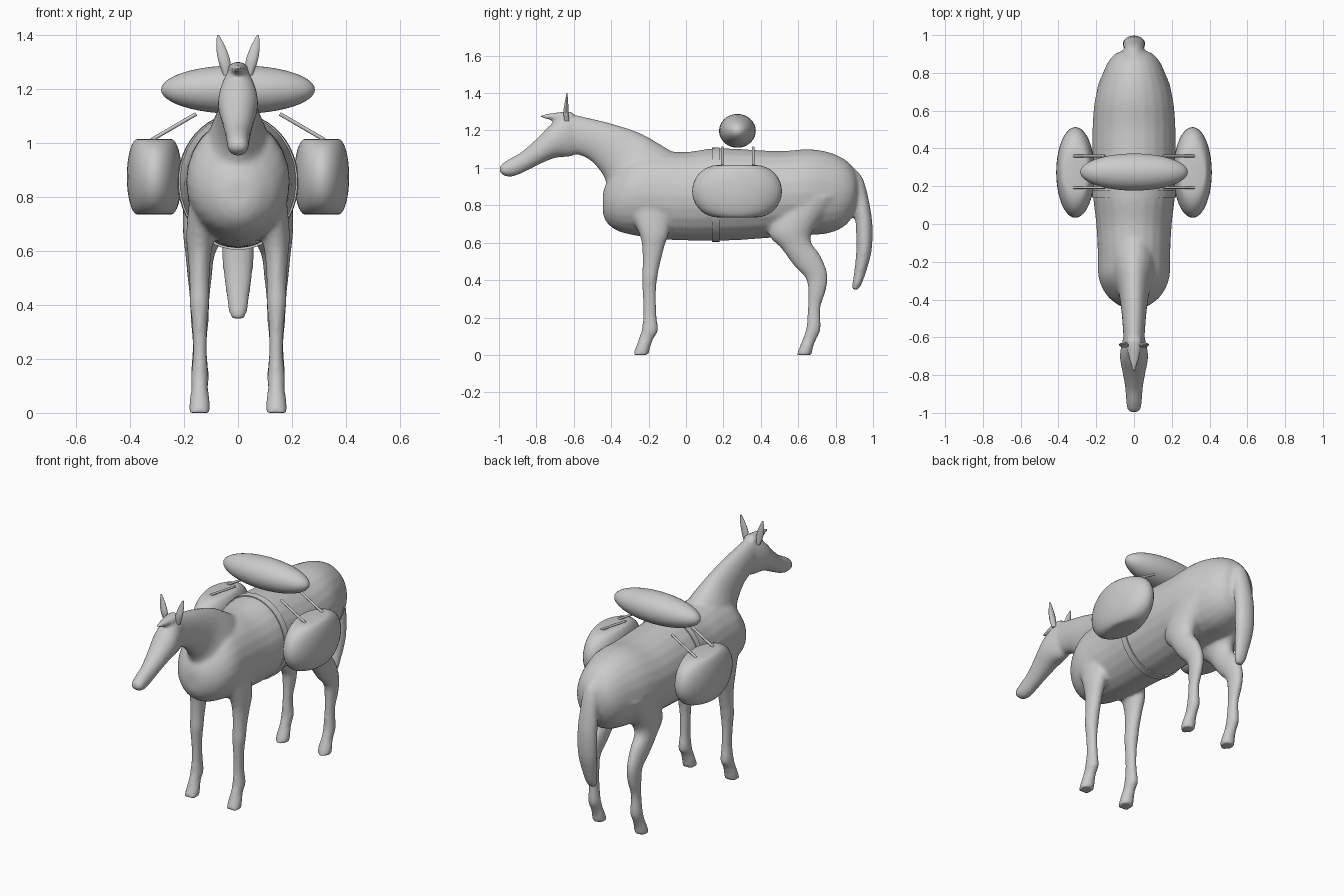
import bpy, bmesh, math
from mathutils import Vector


def spline(rows, steps=4):
    """Catmull-Rom resampling of rows of numbers."""
    rows = [Vector(r) for r in rows]
    out = []
    for i in range(len(rows) - 1):
        a, b = rows[max(i - 1, 0)], rows[i]
        c, d = rows[i + 1], rows[min(i + 2, len(rows) - 1)]
        for s in range(steps):
            t = s / steps
            out.append(0.5 * (2 * b + (c - a) * t + (2 * a - 5 * b + 4 * c - d) * t**2
                              + (3 * b - a - 3 * c + d) * t**3))
    return out + [rows[-1]]


def loft(bm, rows, side=1, n=24):
    """Rows: edge point (y, z), opposite edge point (y, z), half width, x centre."""
    rings = []
    for y1, z1, y2, z2, w, x in spline(rows):
        mid, arm = Vector((side * x, (y1 + y2) / 2, (z1 + z2) / 2)), Vector((0, (y1 - y2) / 2, (z1 - z2) / 2))
        rings.append([bm.verts.new(mid + arm * math.cos(a) + Vector((w * math.sin(a), 0, 0)))
                      for a in (2 * math.pi * k / n for k in range(n))])
    for r, q in zip(rings, rings[1:]):
        for k in range(n):
            bm.faces.new((r[k], r[(k + 1) % n], q[(k + 1) % n], q[k]))
    bm.faces.new(rings[0])
    bm.faces.new(rings[-1])


def finish(bm, name, angle=40):
    bmesh.ops.recalc_face_normals(bm, faces=bm.faces)
    me = bpy.data.meshes.new(name)
    bm.to_mesh(me)
    bm.free()
    ob = bpy.data.objects.new(name, me)
    bpy.context.collection.objects.link(ob)
    bpy.ops.object.select_all(action='DESELECT')
    ob.select_set(True)
    bpy.context.view_layer.objects.active = ob
    bpy.ops.object.shade_smooth_by_angle(angle=math.radians(angle))
    return ob


# trunk
trunk = [(y, t, y, b, w, 0) for y, t, b, w in [
    (-.445, .86, .76, .04), (-.425, .92, .71, .09), (-.37, .99, .665, .15), (-.28, 1.07, .64, .188),
    (-.15, 1.09, .62, .192), (0, 1.085, .612, .2), (.15, 1.105, .61, .217), (.3, 1.1, .615, .22),
    (.5, 1.09, .63, .22), (.65, 1.1, .64, .208), (.76, 1.085, .65, .178), (.85, 1.045, .69, .142),
    (.9, .99, .76, .1), (.92, .94, .82, .05)]]
# neck: crest point, throat point
neck = [(0, 1.04, -.38, .7, .13, 0), (-.12, 1.115, -.42, .85, .12, 0), (-.25, 1.188, -.435, .945, .085, 0),
        (-.4, 1.238, -.5, 1.03, .068, 0), (-.52, 1.267, -.56, 1.065, .06, 0), (-.62, 1.29, -.63, 1.08, .054, 0)]
# head: brow point, jaw point
head = [(-.58, 1.28, -.56, 1.085, .048, 0), (-.65, 1.285, -.62, 1.06, .065, 0), (-.72, 1.235, -.69, 1.055, .075, 0),
        (-.8, 1.155, -.76, 1.03, .062, 0), (-.88, 1.085, -.85, .985, .047, 0), (-.95, 1.045, -.92, .955, .042, 0),
        (-.99, 1.015, -.965, .955, .036, 0), (-1, .99, -.99, .97, .02, 0)]
# legs: front edge point, back edge point
front_leg = [(-.32, .8, -.08, .8, .055, .125), (-.255, .66, -.09, .66, .052, .14), (-.235, .58, -.115, .58, .043, .143),
             (-.232, .48, -.14, .48, .037, .143), (-.236, .41, -.153, .41, .037, .143),
             (-.232, .33, -.16, .33, .029, .142), (-.23, .22, -.157, .22, .026, .141),
             (-.236, .14, -.15, .13, .033, .142), (-.252, .09, -.172, .09, .031, .142),
             (-.265, .05, -.188, .05, .037, .142), (-.285, 0, -.2, 0, .041, .142)]
hind_leg = [(.5, .85, .84, .85, .1, .1), (.44, .66, .72, .72, .085, .12), (.51, .57, .665, .62, .056, .14),
            (.575, .48, .72, .53, .045, .142), (.64, .41, .757, .43, .036, .142), (.652, .34, .747, .34, .033, .142),
            (.65, .25, .719, .25, .026, .142), (.644, .15, .72, .14, .033, .142),
            (.625, .09, .7, .09, .031, .142), (.61, .05, .682, .05, .037, .142), (.59, 0, .672, 0, .041, .142)]
# tail: outer edge point, inner edge point
tail = [(.9, 1.0, .85, .9, .04, 0), (.945, .945, .88, .85, .05, 0), (.975, .84, .9, .78, .055, 0),
        (.997, .7, .908, .68, .06, 0), (.993, .56, .91, .56, .058, 0), (.965, .45, .9, .45, .045, 0),
        (.94, .38, .888, .37, .034, 0), (.92, .347, .892, .347, .02, 0)]
# forelock tuft
forelock = [(-.61, 1.302, -.61, 1.25, .04, 0), (-.68, 1.298, -.67, 1.25, .035, 0),
            (-.74, 1.29, -.73, 1.258, .022, 0), (-.785, 1.282, -.78, 1.27, .01, 0)]

# all body parts fused into one smooth skin
bm = bmesh.new()
for rows in (trunk, neck, head, tail, forelock):
    loft(bm, rows)
for side in (-1, 1):
    loft(bm, front_leg, side)
    loft(bm, hind_leg, side)
horse = finish(bm, "horse_body", 60)
remesh = horse.modifiers.new("fuse", 'REMESH')
remesh.mode, remesh.voxel_size, remesh.use_smooth_shade = 'VOXEL', .011, True
soft = horse.modifiers.new("soften", 'SMOOTH')
soft.factor, soft.iterations = .5, 6

# ears
for side in (-1, 1):
    bm = bmesh.new()
    loft(bm, [(-.65, 1.25, -.625, 1.25, .012, .042), (-.655, 1.3, -.628, 1.3, .022, .05),
              (-.648, 1.35, -.63, 1.35, .018, .062), (-.638, 1.4, -.634, 1.4, .004, .074)], side, 12)
    finish(bm, "ear")

# saddle bags: flat-topped ovals with rounded flanks
for side in (-1, 1):
    bm = bmesh.new()
    rings = []
    for i in range(17):
        a = math.pi * (i / 16 - .5)
        rings.append([bm.verts.new((side * .31 + (.062 + .04 * math.cos(a)) * math.cos(t),
                                    .273 + (.1 + .14 * math.cos(a)) * math.sin(t),
                                    .875 + .14 * math.sin(a)))
                      for t in (2 * math.pi * k / 40 for k in range(40))])
    for r, q in zip(rings, rings[1:]):
        for k in range(40):
            bm.faces.new((r[k], r[(k + 1) % 40], q[(k + 1) % 40], q[k]))
    bm.faces.new(rings[0])
    bm.faces.new(rings[-1])
    finish(bm, "saddle_bag", 60)

# bedroll across the back
bm = bmesh.new()
bmesh.ops.create_uvsphere(bm, u_segments=40, v_segments=24, radius=1)
bmesh.ops.scale(bm, vec=(.285, .098, .09), verts=bm.verts)
bmesh.ops.translate(bm, vec=(0, .275, 1.198), verts=bm.verts)
finish(bm, "bedroll")

# bag straps
for side in (-1, 1):
    for y in (.193, .36):
        a, b = Vector((side * .155, y, 1.108)), Vector((side * .32, y, 1.012))
        bm = bmesh.new()
        bmesh.ops.create_cone(bm, cap_ends=True, segments=10, radius1=.007, radius2=.007, depth=(b - a).length)
        bmesh.ops.rotate(bm, matrix=(b - a).to_track_quat('Z', 'Y').to_matrix(), verts=bm.verts)
        bmesh.ops.translate(bm, vec=(a + b) / 2, verts=bm.verts)
        finish(bm, "bag_strap")

# girth band around the belly
bm = bmesh.new()
loft(bm, [(.14, 1.108, .14, .604, .221, 0), (.18, 1.11, .18, .604, .224, 0)], n=48)
finish(bm, "girth_band")
